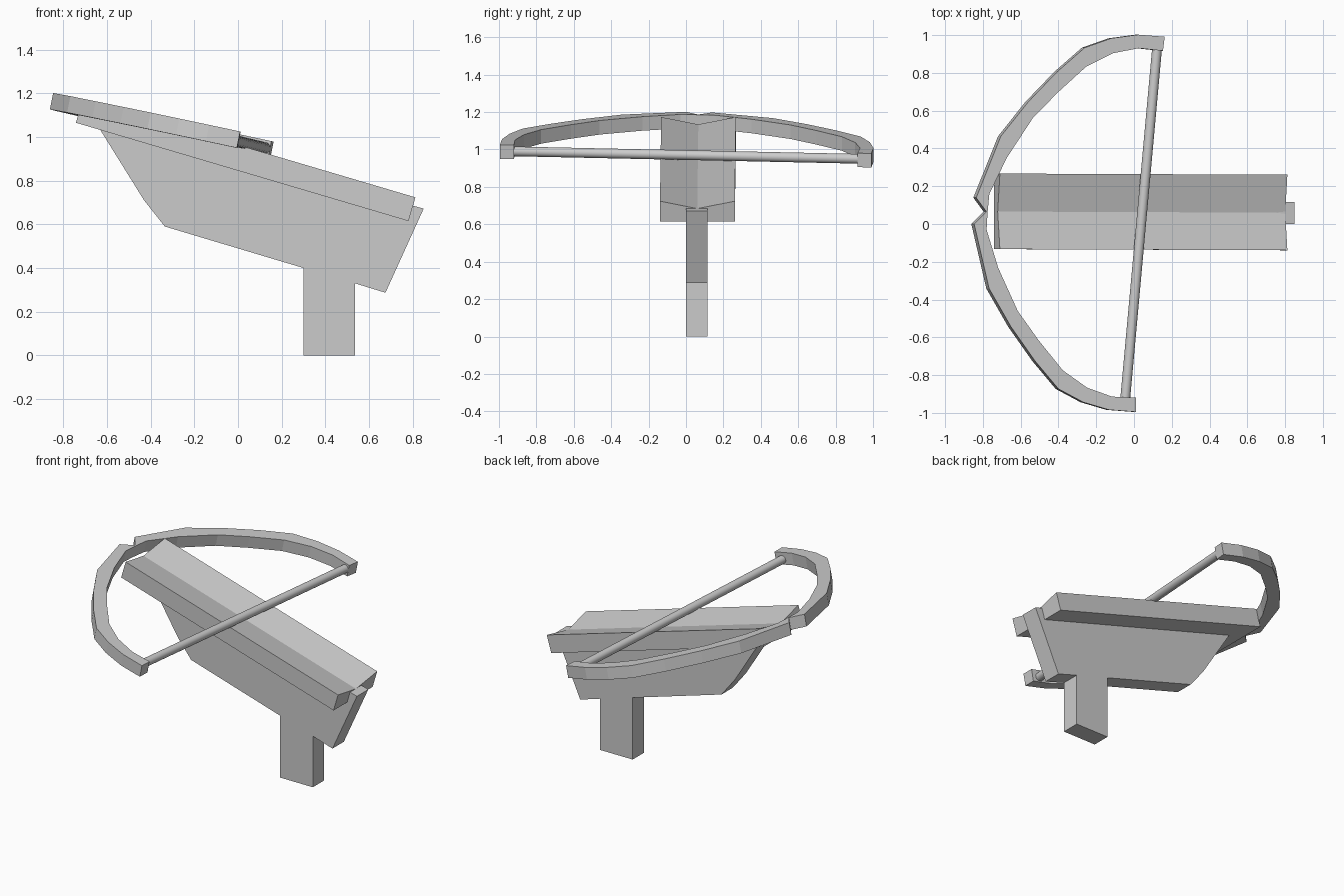
import bpy, bmesh, math
from mathutils import Vector, Matrix

if "Cube" in bpy.data.objects:
    bpy.data.objects.remove(bpy.data.objects["Cube"])


def prism(name, outline, offset):
    """Solid made by sweeping a closed 3D outline along an offset vector."""
    bm = bmesh.new()
    face = bm.faces.new([bm.verts.new(p) for p in outline])
    moved = bmesh.ops.extrude_face_region(bm, geom=[face])["geom"]
    bmesh.ops.translate(bm, vec=Vector(offset),
                        verts=[v for v in moved if isinstance(v, bmesh.types.BMVert)])
    bmesh.ops.recalc_face_normals(bm, faces=bm.faces)
    mesh = bpy.data.meshes.new(name)
    bm.to_mesh(mesh)
    bm.free()
    obj = bpy.data.objects.new(name, mesh)
    bpy.context.collection.objects.link(obj)
    return obj


# Flat stock with grip
stock = [(-0.66, 1.08), (-0.43, 0.71), (-0.335, 0.59), (0.30, 0.40), (0.30, 0),
         (0.535, 0), (0.535, 0.33), (0.675, 0.287), (0.85, 0.672)]
prism("stock", [(x, 0.0, z) for x, z in stock], (0, 0.116, 0))

# Grooved rail: cross-section of (y, height), swept down the slope
up = Vector((0.284, 0, 0.959))
section = [(-0.133, 0), (0.267, 0), (0.267, 0.113), (0.066, 0.072), (-0.133, 0.113)]
start = Vector((-0.742, 0, 1.065))
prism("rail", [start + Vector((0, y, 0)) + up * h for y, h in section],
      (1.522, -0.006, -0.45))

# Bow limbs: half outline (along the axis, out from the axis), mirrored
outer = [(-0.06, 0.07), (0.045, 0.404), (0.176, 0.597), (0.317, 0.768),
         (0.452, 0.906), (0.588, 0.966), (0.728, 0.996), (0.87, 0.996)]
inner = [(0.866, 0.921), (0.738, 0.925), (0.603, 0.888), (0.467, 0.806),
         (0.327, 0.657), (0.206, 0.512), (0.085, 0.292), (0.008, 0.095)]
turn = Matrix.Rotation(math.radians(-4.4), 2)


def on_bow(u, v):
    x, y = turn @ Vector((u, v)) + Vector((-0.781, 0.065))
    return Vector((x, y, 1.02 - 0.214 * x - 0.007 * y))


for side, label in ((1, "back"), (-1, "front")):
    half = [(0, 0)] + outer + inner + [(0.006, 0)]
    prism("bow_limb_" + label, [on_bow(u, side * v) for u, v in half],
          (-0.015, 0, -0.075))

# Bow string
a, b = Vector((-0.047, -0.93, 0.99)), Vector((0.122, 0.93, 0.95))
bpy.ops.mesh.primitive_cylinder_add(vertices=24, radius=0.026, depth=(b - a).length,
                                    location=(a + b) / 2)
string = bpy.context.object
string.name = "bow_string"
string.rotation_euler = (b - a).to_track_quat("Z", "Y").to_euler()
bpy.ops.object.shade_smooth_by_angle()
